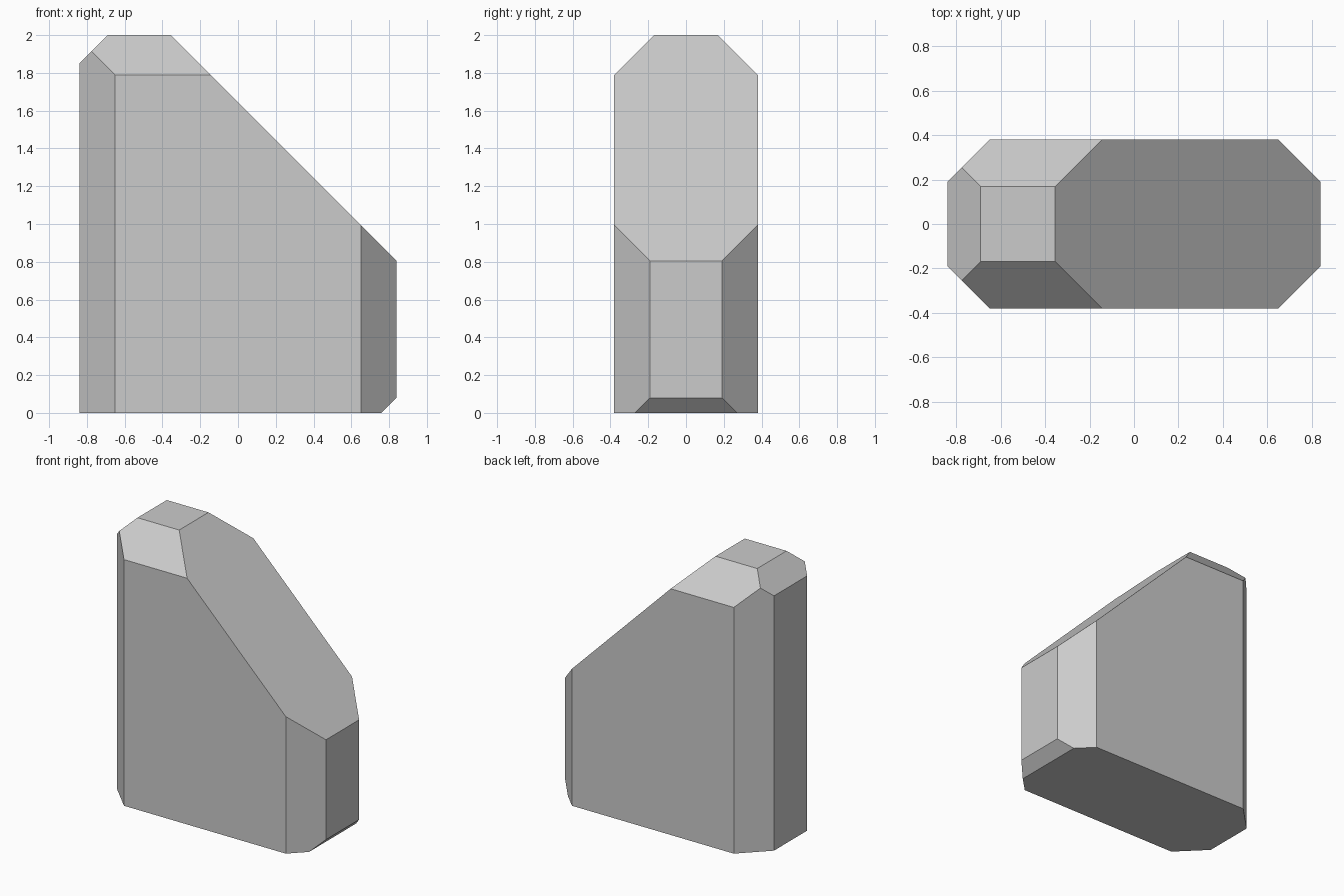
import bpy, bmesh
from mathutils import Vector

if "Cube" in bpy.data.objects:
    bpy.data.objects.remove(bpy.data.objects["Cube"])

HX, HY, H = 0.84, 0.38, 2.0


def cut(bm, normal, dist):
    """Slice away everything beyond normal . p = dist and cap the hole."""
    n = Vector(normal)
    res = bmesh.ops.bisect_plane(
        bm, geom=bm.verts[:] + bm.edges[:] + bm.faces[:], dist=1e-5,
        plane_co=n * (dist / n.length_squared), plane_no=n.normalized(),
        clear_outer=True)
    edges = [e for e in res["geom_cut"] if isinstance(e, bmesh.types.BMEdge)]
    bmesh.ops.contextual_create(bm, geom=edges)


# Base block
bm = bmesh.new()
bmesh.ops.create_cube(bm, size=1)
bmesh.ops.scale(bm, vec=(2 * HX, 2 * HY, H), verts=bm.verts)
bmesh.ops.translate(bm, vec=(0, 0, H / 2), verts=bm.verts)

# Long slope down to the right
cut(bm, (1, 0, 1), 1.645)
# Upright corner chamfers
for sx in (-1, 1):
    for sy in (-1, 1):
        cut(bm, (sx, sy, 0), 1.03)
# Top chamfers: front, back and left
for sy in (-1, 1):
    cut(bm, (0, sy, 1), 2.168)
cut(bm, (-1, 0, 1), 2.69)
# Small chamfer under the right end
cut(bm, (1, 0, -1), 0.76)

bmesh.ops.recalc_face_normals(bm, faces=bm.faces)
mesh = bpy.data.meshes.new("chamfered_rock")
bm.to_mesh(mesh)
bm.free()
bpy.context.collection.objects.link(bpy.data.objects.new("chamfered_rock", mesh))
